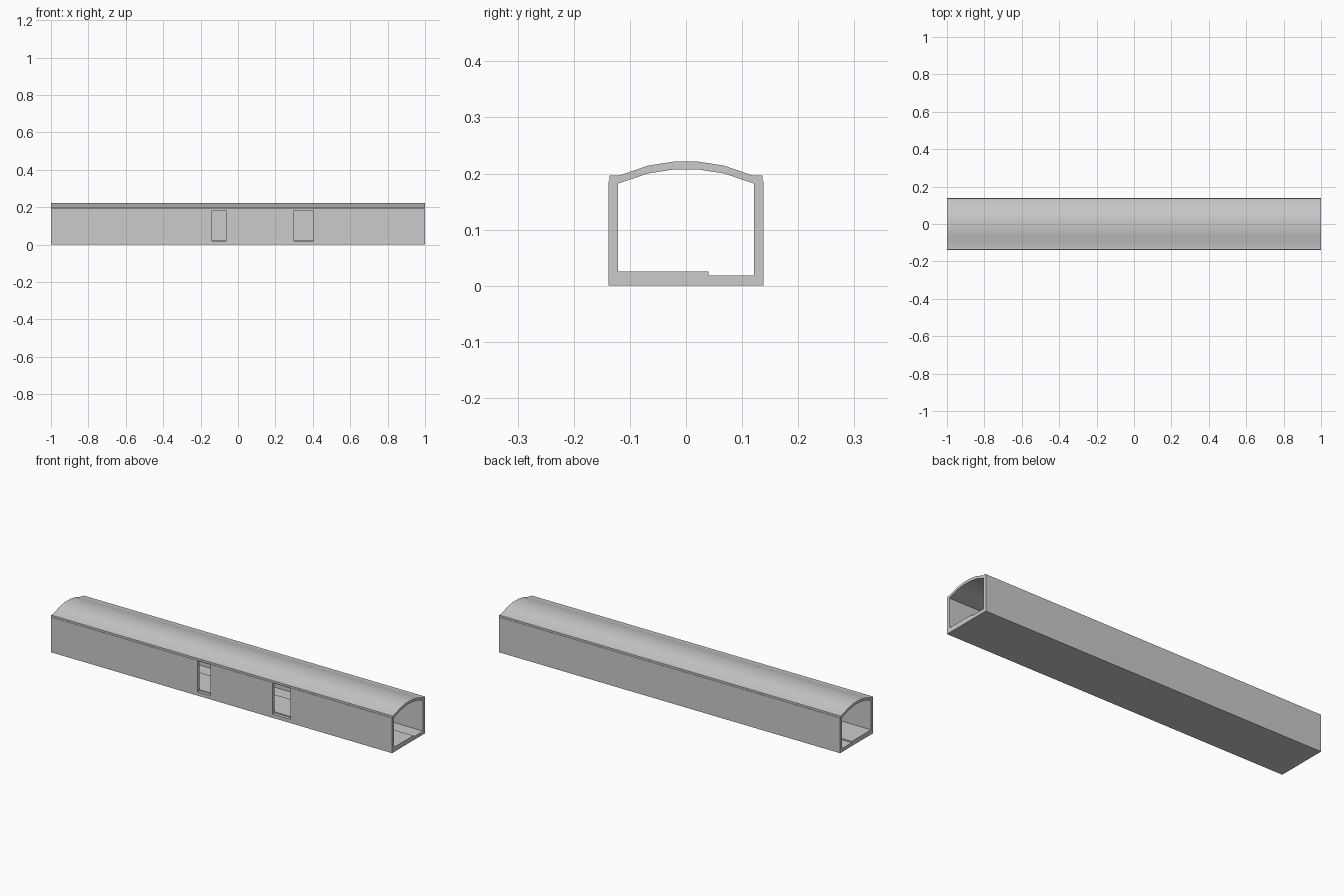
import bpy
import bmesh

if "Cube" in bpy.data.objects:
    bpy.data.objects.remove(bpy.data.objects["Cube"])

HALF_LEN = 1.0
OUT_Y, IN_Y = 0.138, 0.121     # outer and inner wall planes
FLOOR_Z, WALL_Z = 0.018, 0.186
DOORS = [(-0.14, -0.065), (0.30, 0.405)]


def box(name, lo, hi):
    bm = bmesh.new()
    bmesh.ops.create_cube(bm, size=1)
    for v in bm.verts:
        v.co = [(lo[i] + hi[i]) / 2 + v.co[i] * (hi[i] - lo[i]) for i in range(3)]
    mesh = bpy.data.meshes.new(name)
    bm.to_mesh(mesh)
    bm.free()
    obj = bpy.data.objects.new(name, mesh)
    bpy.context.collection.objects.link(obj)
    return obj


# Floor slab and raised platform along the front side
box("floor", (-HALF_LEN, -IN_Y, 0), (HALF_LEN, IN_Y, FLOOR_Z))
box("platform", (-HALF_LEN, -IN_Y, FLOOR_Z), (HALF_LEN, 0.04, 0.025))

# Side walls
box("back_wall", (-HALF_LEN, IN_Y, 0), (HALF_LEN, OUT_Y, WALL_Z))
front = box("front_wall", (-HALF_LEN, -OUT_Y, 0), (HALF_LEN, -IN_Y, WALL_Z))

# Doorways cut through the front wall
for i, (x0, x1) in enumerate(DOORS):
    cutter = box(f"doorway_cutter_{i + 1}", (x0, -0.16, 0.02), (x1, -0.10, 0.184))
    cutter.hide_render = True
    cutter.hide_set(True)
    cut = front.modifiers.new(f"doorway_{i + 1}", 'BOOLEAN')
    cut.operation = 'DIFFERENCE'
    cut.solver = 'EXACT'
    cut.object = cutter

# Arched roof: half profile mirrored, then extruded along x
outer = [(0.023, 0.221), (0.068, 0.214), (0.120, 0.196), (0.136, 0.196)]
inner = [(0.136, 0.183), (0.121, 0.182), (0.068, 0.200), (0.023, 0.207)]
right = outer + inner
profile = right + [(-y, z) for y, z in reversed(right)]
bm = bmesh.new()
n = len(profile)
rings = [[bm.verts.new((x, y, z)) for y, z in profile] for x in (-HALF_LEN, HALF_LEN)]
for i in range(n):
    j = (i + 1) % n
    # the seams across the middle join outer to outer and inner to inner
    if i not in (7, n - 1):
        bm.faces.new((rings[0][i], rings[0][j], rings[1][j], rings[1][i]))
for a, b in ((0, n - 1), (7, 8)):
    bm.faces.new((rings[0][a], rings[0][b], rings[1][b], rings[1][a]))
# End caps as quads between the outer and inner curves
for ring in rings:
    for i in range(3):
        bm.faces.new((ring[i], ring[i + 1], ring[6 - i], ring[7 - i]))
        bm.faces.new((ring[n - 1 - i], ring[n - 2 - i], ring[n - 7 + i], ring[n - 8 + i]))
    bm.faces.new((ring[0], ring[7], ring[8], ring[n - 1]))
bmesh.ops.recalc_face_normals(bm, faces=bm.faces)
mesh = bpy.data.meshes.new("arched_roof")
bm.to_mesh(mesh)
bm.free()
roof = bpy.data.objects.new("arched_roof", mesh)
bpy.context.collection.objects.link(roof)
bpy.context.view_layer.objects.active = roof
roof.select_set(True)
bpy.ops.object.shade_smooth_by_angle(angle=0.5)
